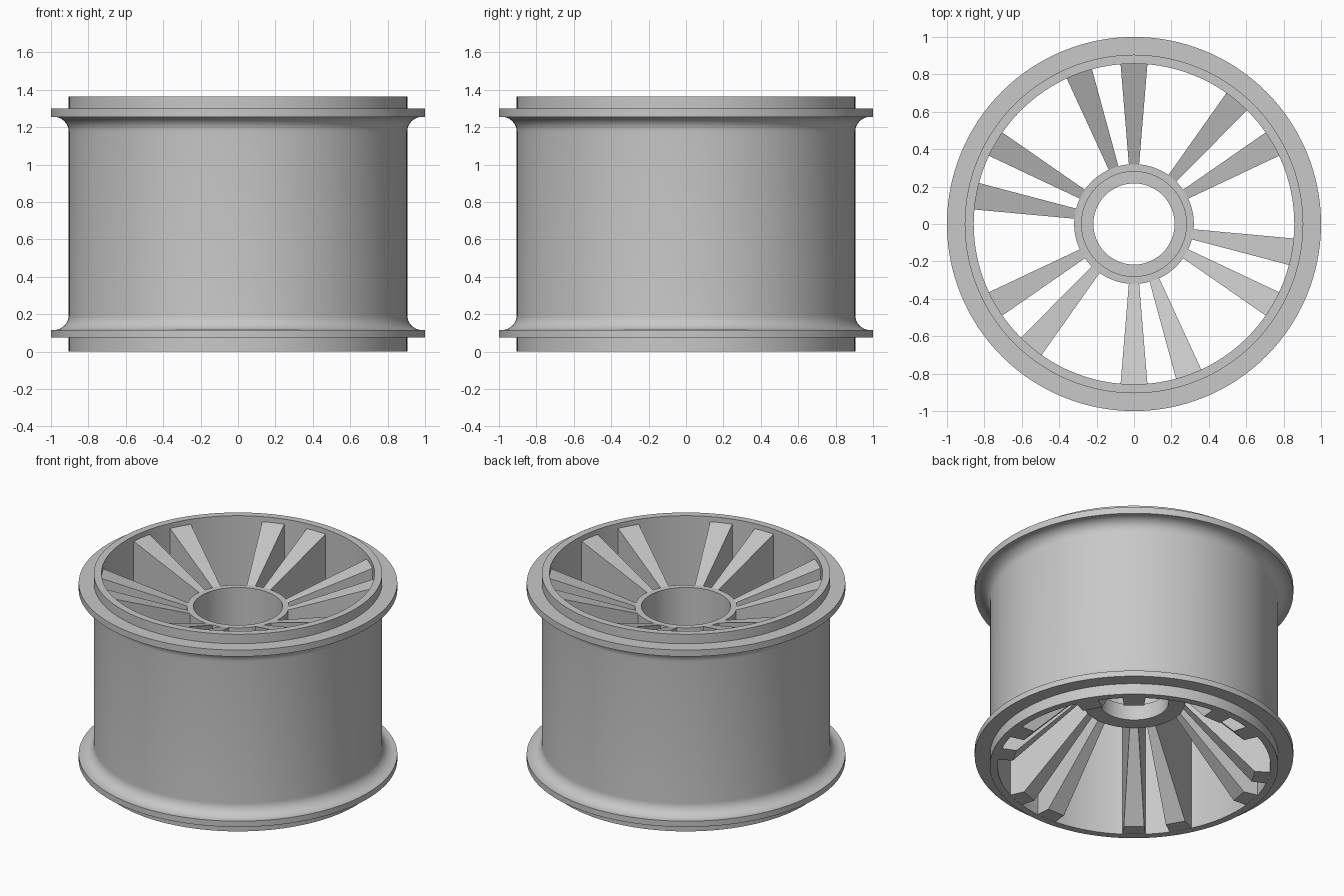
import bpy, bmesh, math
from mathutils import Matrix

if "Cube" in bpy.data.objects:
    bpy.data.objects.remove(bpy.data.objects["Cube"])

metal = bpy.data.materials.new("light_grey_metal")
metal.diffuse_color = (0.58, 0.58, 0.58, 1)
metal.use_nodes = True
metal.node_tree.nodes["Principled BSDF"].inputs["Base Color"].default_value = metal.diffuse_color


def finish(name, bm):
    bmesh.ops.recalc_face_normals(bm, faces=bm.faces)
    mesh = bpy.data.meshes.new(name)
    bm.to_mesh(mesh)
    bm.free()
    mesh.materials.append(metal)
    obj = bpy.data.objects.new(name, mesh)
    bpy.context.collection.objects.link(obj)
    bpy.ops.object.select_all(action='DESELECT')
    obj.select_set(True)
    bpy.context.view_layer.objects.active = obj
    bpy.ops.object.shade_smooth_by_angle(angle=math.radians(25))
    return obj


def lathe(name, profile, steps=128):
    """Revolve a closed (radius, height) profile around z."""
    bm = bmesh.new()
    verts = [bm.verts.new((r, 0, z)) for r, z in profile]
    edges = [bm.edges.new((verts[i - 1], verts[i])) for i in range(len(verts))]
    bmesh.ops.spin(bm, geom=verts + edges, cent=(0, 0, 0), axis=(0, 0, 1),
                   angle=math.tau, steps=steps, use_duplicate=False)
    bmesh.ops.remove_doubles(bm, verts=bm.verts, dist=1e-4)
    return finish(name, bm)


def fillet(z, sign, n=10):
    """Concave quarter arc from the barrel out to a flange."""
    rad = 0.08
    return [(0.905 + rad * (1 - math.cos(a)), z - sign * rad * (1 - math.sin(a)))
            for a in (i / n * math.pi / 2 for i in range(n + 1))]


# Barrel with stepped lips, two flanges and filleted corners
TOP = 1.365
lathe("rim_barrel",
      [(0.857, 0), (0.905, 0), (0.905, 0.075), (1, 0.075), (1, 0.115)]
      + fillet(0.115, -1)[::-1] + fillet(1.255, 1)
      + [(1, 1.255), (1, 1.3), (0.905, 1.3), (0.905, TOP), (0.857, TOP)])

# Hub with a wide upper bore and a narrow lower bore
lathe("hub", [(0.217, 0.46), (0.32, 0.46), (0.32, 1.137), (0.28, 1.137),
              (0.28, 0.57), (0.217, 0.57)], 96)

# Spokes: tapered blades in six pairs
SIDE = [(0.31, 1.134), (0.865, 1.333), (0.865, 0.001), (0.76, 0.001), (0.31, 0.47)]
bm = bmesh.new()
for k in range(6):
    for offset in (30, 50):
        turn = Matrix.Rotation(math.radians(60 * k + offset), 3, 'Z')
        rings = []
        for s in (-1, 1):
            ring = []
            for r, z in SIDE:
                half = 0.0275 + (r - 0.32) * 0.083
                v = bm.verts.new((r, s * half, z))
                v.co = turn @ v.co
                ring.append(v)
            rings.append(ring)
            bm.faces.new(ring)
        a, b = rings
        for i in range(len(SIDE)):
            bm.faces.new((a[i - 1], a[i], b[i], b[i - 1]))
finish("spokes", bm)
